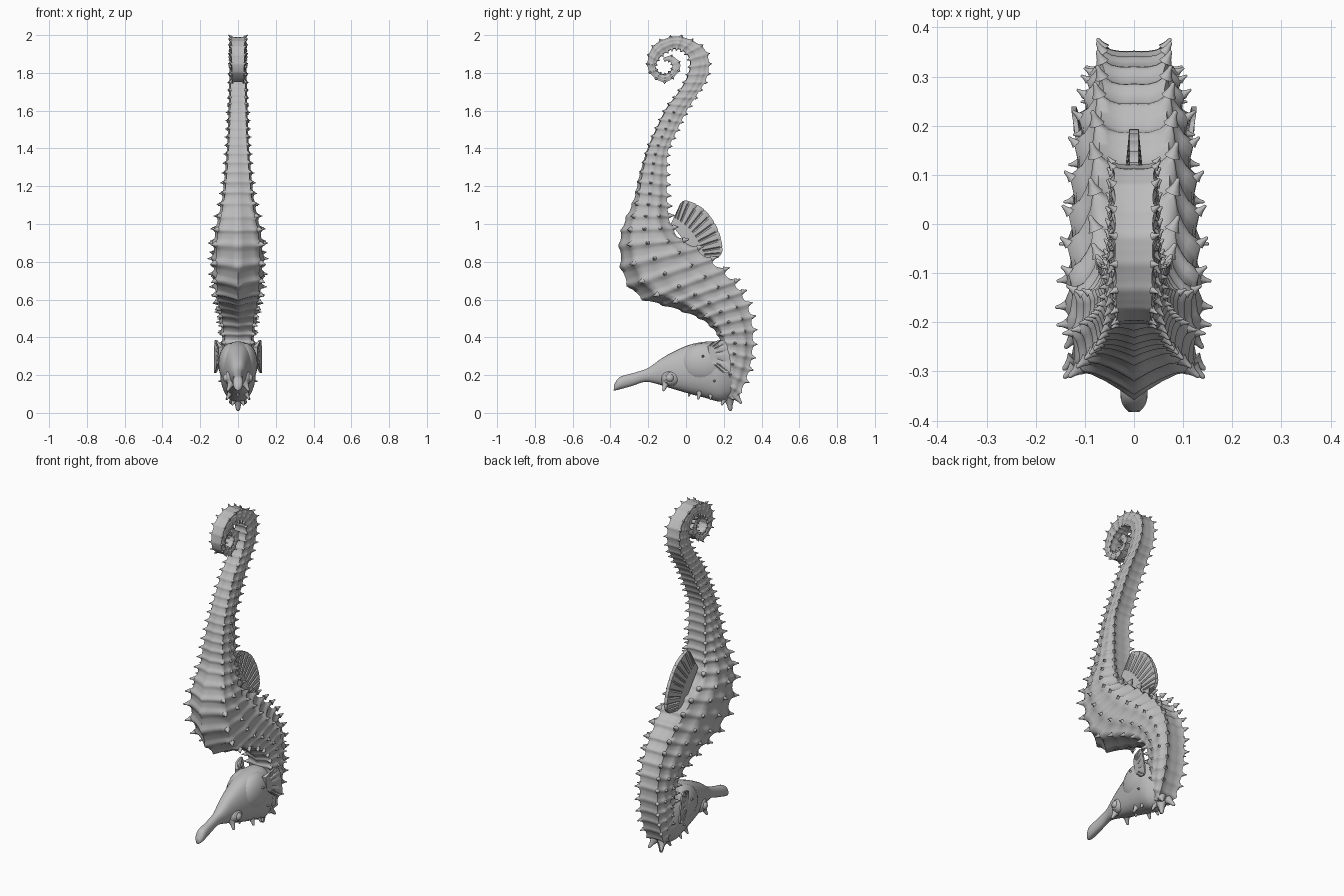
import bpy, bmesh, math
from mathutils import Vector

cube = bpy.data.objects.get("Cube")
if cube:
    bpy.data.objects.remove(cube)

grey = bpy.data.materials.new("stone grey")
grey.use_nodes = True
grey.diffuse_color = (0.5, 0.5, 0.5, 1)
grey.node_tree.nodes["Principled BSDF"].inputs["Base Color"].default_value = (0.5, 0.5, 0.5, 1)

# Stations in hundredths: belly edge y, z, back edge y, z, half width
TAIL = [
    (-11.6, 186, -12, 188, 1.2), (-9, 186, -7.4, 189, 2), (-7.4, 184, -3, 184.7, 2.7),
    (-8, 181.5, -4.8, 179.4, 3.1), (-11, 179.4, -11, 175, 3.4), (-14.3, 180.4, -17.5, 178, 3.6),
    (-16, 183.6, -20.4, 183.6, 3.8), (-13.8, 188, -19, 191.5, 4), (-10, 191, -13.8, 197, 4.2),
    (-5.3, 192.6, -3.2, 199.3, 4.4), (0, 190, 8.4, 194.2, 4.6), (2, 184.7, 12.2, 186.8, 4.7),
    (0, 177, 11, 177, 4.8), (-4.8, 169, 6.4, 169, 5), (-10.6, 161.4, 0.6, 160, 5.2),
    (-16.4, 149.7, -5, 148.7, 5.6), (-21, 139, -9.5, 138, 6.2), (-25, 125.4, -10, 124, 7.4),
]
TRUNK = [
    (-28, 112.7, -9.5, 111, 9), (-33.5, 99.5, -8, 101, 11.6), (-35.3, 91.5, -3.5, 93, 13),
    (-35, 79, 4.5, 88, 13.4), (-32, 69, 11.5, 82.5, 13.2), (-24, 60.5, 18.5, 76.5, 12.8),
    (-12.7, 57, 25, 70, 12), (-0.5, 53, 29.6, 63.3, 11), (9, 48.7, 33.5, 55.4, 10),
    (16, 42, 35.5, 45, 9), (18, 35.4, 35.5, 33.3, 8.5), (17, 27, 33.5, 22, 8),
    (16, 18.5, 29, 11, 6.5), (16, 12, 24, 7, 4),
]
HEAD = [
    (-38.3, 11.8, -38, 15, 1.2), (-36, 12.2, -35, 19, 2.7), (-28.5, 14.3, -27.5, 21.2, 2.5),
    (-21.7, 16.4, -20, 23.8, 2.7), (-16, 15.5, -12.7, 29, 4.2), (-9.5, 13.5, -4.2, 33.6, 6),
    (-0.5, 10.8, 3, 36.4, 7.8), (10, 8, 11.6, 37.8, 9.2), (19, 6, 18, 37.5, 9.2),
    (27, 10, 24, 35, 6),
]


def finish(bm, name, angle=80):
    bmesh.ops.recalc_face_normals(bm, faces=bm.faces)
    mesh = bpy.data.meshes.new(name)
    bm.to_mesh(mesh)
    bm.free()
    obj = bpy.data.objects.new(name, mesh)
    bpy.context.collection.objects.link(obj)
    mesh.materials.append(grey)
    bpy.ops.object.select_all(action="DESELECT")
    obj.select_set(True)
    bpy.context.view_layer.objects.active = obj
    bpy.ops.object.shade_smooth_by_angle(angle=math.radians(angle))


def spline(rows, steps):
    """Catmull-Rom samples through rows of numbers."""
    rows = [Vector(r) / 100 for r in rows]
    out = []
    for i in range(len(rows) - 1):
        a, b, c, d = (rows[min(max(i + k, 0), len(rows) - 1)] for k in (-1, 0, 1, 2))
        for s in range(steps):
            t = s / steps
            out.append(b + ((c - a) * t + (2*a - 5*b + 4*c - d) * t*t + (3*b - a - 3*c + d) * t**3) / 2)
    return out + [rows[-1]]


def frame(row):
    """Centre, half depth vector toward the back, half width."""
    belly, back = Vector((0, row[0], row[1])), Vector((0, row[2], row[3]))
    return (belly + back) / 2, (back - belly) / 2, row[4]


def skin(bm, rings):
    rings = [[bm.verts.new(p) for p in ring] for ring in rings]
    for a, b in zip(rings, rings[1:]):
        for i in range(len(a)):
            j = (i + 1) % len(a)
            bm.faces.new((a[i], a[j], b[j], b[i]))
    bm.faces.new(rings[0])
    bm.faces.new(rings[-1])


def spine(bm, base, direction, length, radius):
    """Flared thorn with a rounded tip."""
    turn = direction.to_track_quat("Z", "Y")
    rings = []
    for h, r in ((-0.5, 1.7), (0, 1.05), (0.4, 0.68), (0.8, 0.5), (0.95, 0.34), (1, 0.1)):
        rings.append([base + turn @ Vector((math.cos(a) * r * radius, math.sin(a) * r * radius, h * length))
                      for a in (math.tau * k / 8 for k in range(8))])
    skin(bm, rings)


# Plated body from tail tip to nape, with a thorn on each ridge of each ring
SUB = 8
body, thorns = bmesh.new(), bmesh.new()
rings, phase, count, last = [], 0.0, 0, None
for row in spline(TAIL + TRUNK, 80):
    centre, depth, width = frame(row)
    if last is not None:
        phase += (centre - last).length / (0.031 + 0.3 * depth.length)
    last = centre
    if phase * SUB < count:
        continue
    k = min(max((width - 0.05) / 0.06, 0), 1)
    half = [(0.93, 0), (1, 0.9 - 0.33 * k), (0.5, 0.95), (-0.1, 1),
            (-0.95 + 0.33 * k, 0.83 + 0.06 * k), (-1, 0)]
    corners = half + [(u, -v) for u, v in half[-2:0:-1]]
    bump = abs(math.cos(math.pi * count / SUB)) ** 5
    ring = []
    for c in range(10):
        (u0, v0), (u1, v1) = corners[c], corners[(c + 1) % 10]
        for s in range(4):
            t = s / 4
            ridge = bump * (0.06 if s == 0 and c not in (0, 5) else 0)
            size = 0.95 + 0.075 * bump + ridge - 0.04 * math.sin(math.pi * t)
            p = centre + depth * (u0 + (u1 - u0) * t) * size
            p.x = width * (v0 + (v1 - v0) * t) * size
            ring.append(p)
    rings.append(ring)
    if count % SUB == 0 and count and row[3] > 0.12:
        rows = (1, 2, 3, 4) if width > 0.085 else (1, 3, 4) if width > 0.052 else (1, 4)
        for c in rows:
            length = (0.006 + 0.12 * width) * (0.7 if c in (2, 3) else 1)
            for p in (ring[c * 4], ring[(10 - c) * 4]):
                spine(thorns, p, (p - centre).normalized(), length, length * 0.45)
    count += 1
skin(body, rings)
finish(body, "plated_body")
finish(thorns, "body_thorns")

# Head and tubular snout
head = bmesh.new()
rings = []
for row in spline(HEAD, 6):
    centre, depth, width = frame(row)
    ring = []
    for i in range(24):
        a = math.tau * i / 24
        p = centre + depth * math.cos(a)
        p.x = width * math.copysign(abs(math.sin(a)) ** 0.8, math.sin(a))
        ring.append(p)
    rings.append(ring)
skin(head, rings)
finish(head, "head_and_snout")

# Crown, brow and cheek thorns: base, direction, length
horns = bmesh.new()
for base, way, length in (
        ((0, 0.23, 0.065), (0, 0.1, -1), 0.055), ((0.02, 0.2, 0.07), (0.4, -0.4, -1), 0.034),
        ((0.03, 0.27, 0.08), (0.4, 0.8, -1), 0.04), ((0.045, 0.07, 0.1), (0.5, -0.2, -1), 0.032),
        ((0.04, -0.11, 0.15), (0.5, -0.3, -1), 0.04), ((0.05, 0.13, 0.09), (0.6, 0, -1), 0.025),
        ((0.098, 0.09, 0.3), (1, 0, 0.3), 0.016), ((0.088, 0.15, 0.17), (1, 0, -0.2), 0.016),
        ((0, 0.02, 0.11), (0, -0.3, -1), 0.025)):
    for side in ((1, -1) if base[0] else (1,)):
        flip = Vector((side, 1, 1))
        spine(horns, Vector(base) * flip, (Vector(way) * flip).normalized(), length, length * 0.42)
finish(horns, "head_thorns")


def ball(name, spot, radii):
    bpy.ops.mesh.primitive_uv_sphere_add(segments=24, ring_count=14, radius=1, location=spot)
    obj = bpy.context.object
    obj.name = name
    obj.scale = radii
    bpy.ops.object.shade_smooth()
    obj.data.materials.append(grey)


def fin(name, base, rim, rays, thick):
    """Tapered web between a base line and a rim curve, grooved between the rays."""
    bm = bmesh.new()
    inner, outer = spline(base, 1), spline(rim, 12)
    rings = []
    for i in range(rays * 4 + 1):
        t = i / (rays * 4)
        a = inner[0].lerp(inner[-1], t)
        b = outer[round(t * (len(outer) - 1))]
        near, far = [], []
        for j in range(13):
            s = j / 12
            groove = 0.4 if i % 4 == 2 and 0.4 < s < 0.95 else 1
            offset = Vector((thick * (1 - 0.6 * s) * groove, 0, 0))
            p = a.lerp(b, s * (0.985 if i % 4 == 2 else 1))
            near.append(p + offset)
            far.append(p - offset)
        rings.append(near + far[::-1])
    skin(bm, rings)
    finish(bm, name, 25)


# Dorsal fin
fin("dorsal_fin", [(0, -8, 100), (0, 7, 81)],
    [(0, -3, 111), (0, 0, 112.5), (0, 8, 109), (0, 14, 102.5), (0, 18, 94), (0, 19.3, 86), (0, 17, 82)],
    12, 0.024)

# Paired eyes, lids, brows, gill covers and pectoral fins
for side, label in ((1, "left"), (-1, "right")):
    spot = Vector((side * 0.058, -0.085, 0.185))
    ball(label + "_eye", spot, (0.022, 0.023, 0.023))
    ball(label + "_brow", (side * 0.036, -0.08, 0.185), (0.034, 0.05, 0.042))
    ball(label + "_gill_cover", (side * 0.036, 0.1, 0.26), (0.068, 0.13, 0.11))
    bpy.ops.mesh.primitive_torus_add(major_segments=24, minor_segments=8, major_radius=0.025,
                                     minor_radius=0.006, location=spot, rotation=(0, math.pi / 2, 0))
    lid = bpy.context.object
    lid.name = label + "_eyelid"
    bpy.ops.object.shade_smooth()
    lid.data.materials.append(grey)
    fin(label + "_pectoral_fin", [(side * 9, 11.5, 35), (side * 9, 13, 27)],
        [(side * 11, 14, 37.5), (side * 11.8, 20, 38.5), (side * 12.2, 22.5, 33),
         (side * 12.2, 23.8, 22), (side * 11.8, 19, 21.5)], 7, 0.012)
